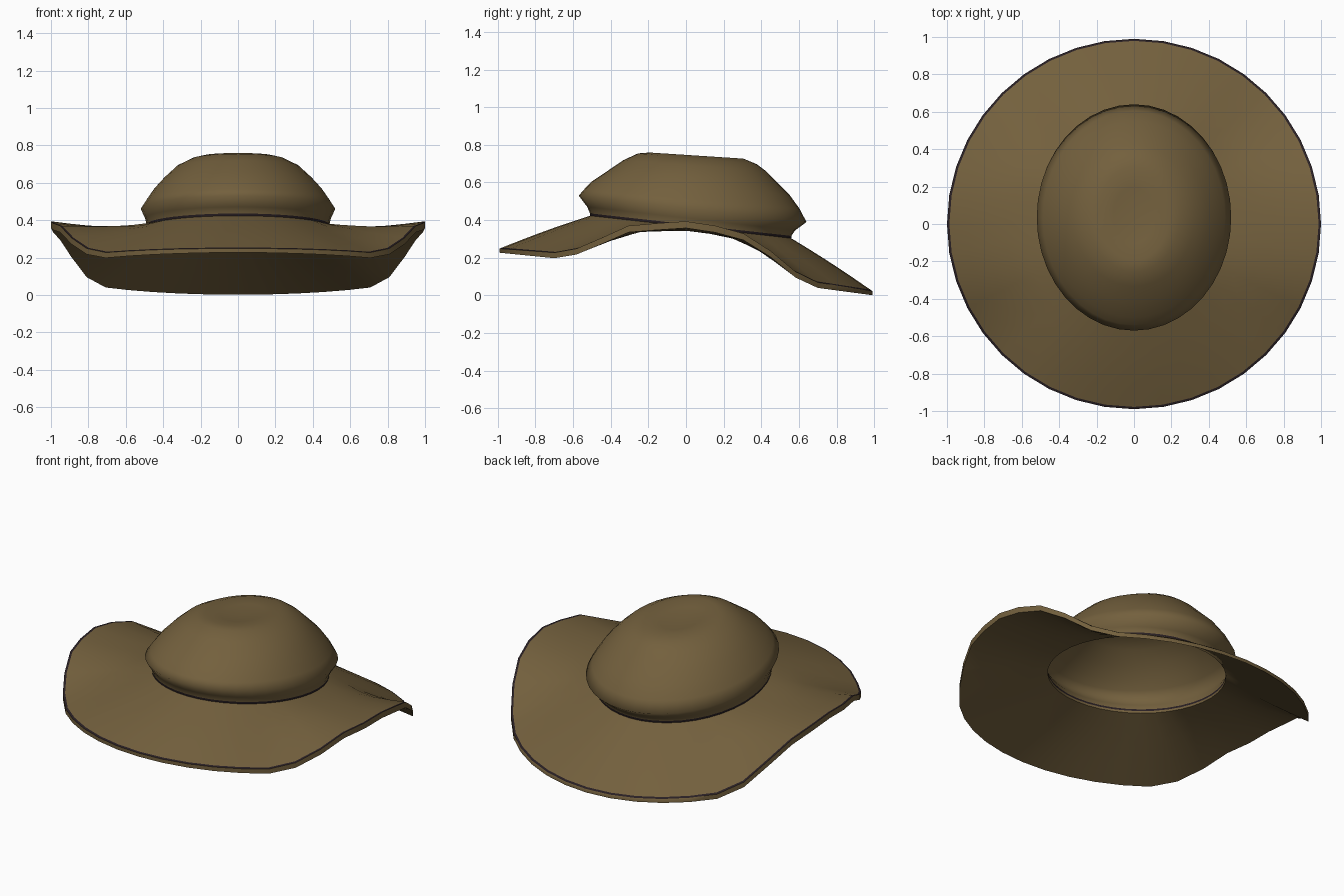
import bpy, bmesh, math

if "Cube" in bpy.data.objects:
    bpy.data.objects.remove(bpy.data.objects["Cube"])

SEG = 40


def material(name, rgb):
    m = bpy.data.materials.new(name)
    m.diffuse_color = (*rgb, 1)
    m.use_nodes = True
    m.node_tree.nodes["Principled BSDF"].inputs["Base Color"].default_value = m.diffuse_color
    return m


tan = material("tan felt", (0.172, 0.117, 0.047))
dark = material("dark trim", (0.022, 0.014, 0.017))

# Height of the underside of the brim edge along y (front to back)
EDGE = [(-1, .228), (-.85, .213), (-.7, .198), (-.6, .21), (-.45, .272), (-.3, .338),
        (0, .358), (.2, .328), (.35, .28), (.48, .18), (.6, .08), (.7, .04), (1, 0)]


def edge_height(y):
    for (y0, z0), (y1, z1) in zip(EDGE, EDGE[1:]):
        if y <= y1:
            t = max(0, (y - y0) / (y1 - y0))
            return z0 + (z1 - z0) * t
    return EDGE[-1][1]


def oval(cy, cz, rx, ry, slope):
    """Tilted oval ring of points."""
    pts = []
    for i in range(SEG):
        a = 2 * math.pi * i / SEG
        dy = ry * math.sin(a)
        pts.append((rx * math.cos(a), cy + dy, cz + slope * dy))
    return pts


def loft(name, rings, mats, dark_rows=(), cap=None, closed=False, angle=60):
    """Skin a list of rings; cap is an optional end point."""
    bm = bmesh.new()
    loops = [[bm.verts.new(p) for p in r] for r in rings]
    pairs = list(zip(loops, loops[1:]))
    if closed:
        pairs.append((loops[-1], loops[0]))
    for row, (a, b) in enumerate(pairs):
        for i in range(SEG):
            j = (i + 1) % SEG
            f = bm.faces.new((a[i], a[j], b[j], b[i]))
            f.material_index = 1 if row in dark_rows else 0
    if cap:
        top = bm.verts.new(cap)
        for i in range(SEG):
            bm.faces.new((loops[-1][i], loops[-1][(i + 1) % SEG], top))
    if closed:
        bmesh.ops.recalc_face_normals(bm, faces=bm.faces)
    me = bpy.data.meshes.new(name)
    bm.to_mesh(me)
    bm.free()
    ob = bpy.data.objects.new(name, me)
    bpy.context.collection.objects.link(ob)
    for m in mats:
        me.materials.append(m)
    bpy.ops.object.select_all(action='DESELECT')
    ob.select_set(True)
    bpy.context.view_layer.objects.active = ob
    bpy.ops.object.shade_smooth_by_angle(angle=math.radians(angle))
    return ob


# Crown: open tilted dome with a soft dent on top, dark line at its foot
crown = loft("crown", [
    oval(.025, .350, .488, .533, -.112),
    oval(.025, .376, .489, .535, -.112),
    oval(.027, .408, .496, .552, -.114),
    oval(.035, .46, .52, .605, -.116),
    oval(.032, .512, .487, .572, -.092),
    oval(.025, .57, .447, .525, -.068),
    oval(.03, .63, .392, .452, -.062),
    oval(.045, .69, .325, .378, -.075),
    oval(.06, .726, .25, .315, -.09),
    oval(.055, .743, .19, .25, -.065),
    oval(.045, .735, .11, .15, -.06),
], [tan, dark], dark_rows=(0,), cap=(0, .04, .725), angle=85)


# Brim: top and bottom sheets swept from the crown foot to the wavy edge
def brim_ring(t, lift):
    pts = []
    for i, (x, y, z) in enumerate(oval(.025, .35, .488, .533, -.112)):
        a = 2 * math.pi * i / SEG
        ex, ey = math.cos(a), .99 * math.sin(a)
        thick = .014 + (.008 + .014 * ex * ex) * t
        sag = math.sin(math.pi * t) * (.006 * ey ** 4 - .012 * ex ** 4)
        zz = z + (edge_height(ey) - z) * t + sag + lift * thick
        pts.append((x + (ex - x) * t, y + (ey - y) * t, zz))
    return pts


STEPS = [0, .2, .4, .6, .8, .975, 1]
rings = [brim_ring(t, 0) for t in STEPS] + [brim_ring(t, 1) for t in reversed(STEPS)]
# the top sheet's outermost strip is the dark edge trim
brim = loft("brim", rings, [tan, dark], dark_rows=(len(STEPS),), closed=True)
